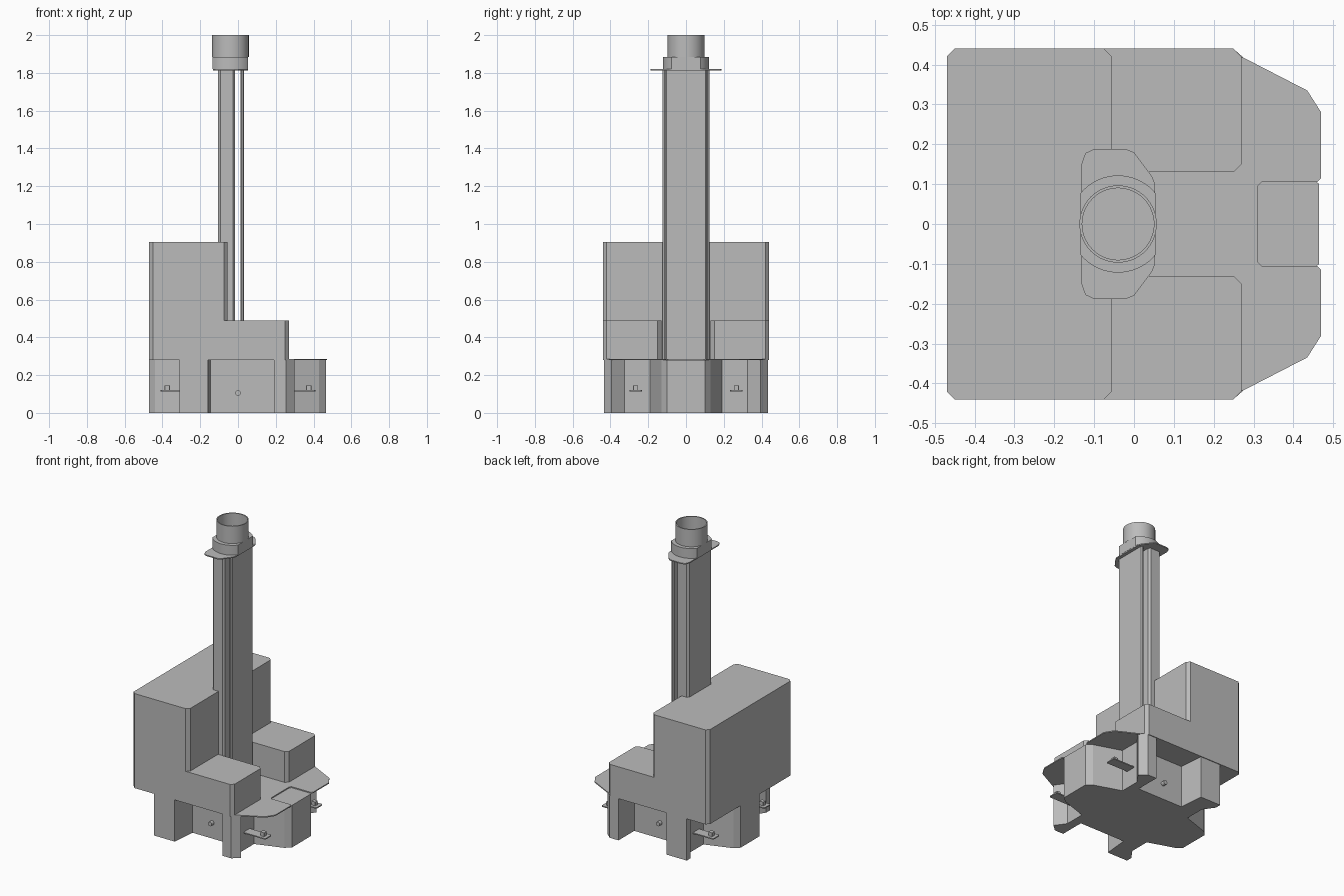
import bpy, bmesh, math

cube = bpy.data.objects.get("Cube")
if cube:
    bpy.data.objects.remove(cube, do_unlink=True)

grey = bpy.data.materials.new("light_grey")
grey.use_nodes = True
GREY = (0.5, 0.5, 0.5, 1)
grey.diffuse_color = GREY
grey.node_tree.nodes["Principled BSDF"].inputs["Base Color"].default_value = GREY


def add_mesh(name, bm):
    bmesh.ops.recalc_face_normals(bm, faces=bm.faces)
    mesh = bpy.data.meshes.new(name)
    bm.to_mesh(mesh)
    bm.free()
    mesh.materials.append(grey)
    obj = bpy.data.objects.new(name, mesh)
    bpy.context.scene.collection.objects.link(obj)
    return obj


def prism(name, outline, low, high):
    """Extrude a plan outline from one height to another."""
    bm = bmesh.new()
    face = bm.faces.new([bm.verts.new((x, y, low)) for x, y in outline])
    top = bmesh.ops.extrude_face_region(bm, geom=[face])["geom"]
    verts = [v for v in top if isinstance(v, bmesh.types.BMVert)]
    bmesh.ops.translate(bm, verts=verts, vec=(0, 0, high - low))
    return add_mesh(name, bm)


def mirrored(half):
    """Close a front-side outline with its mirror image across y."""
    return half + [(x, -y) for x, y in reversed(half)]


def chamfered(x0, x1, y0, y1, c):
    return [(x0 + c, y0), (x1 - c, y0), (x1, y0 + c), (x1, y1 - c),
            (x1 - c, y1), (x0 + c, y1), (x0, y1 - c), (x0, y0 + c)]


def smooth(obj):
    bpy.ops.object.select_all(action="DESELECT")
    obj.select_set(True)
    bpy.context.view_layer.objects.active = obj
    bpy.ops.object.shade_smooth_by_angle()


# Base body with side recesses and four corner notches
base_half = [
    (-0.47, -0.10), (-0.44, -0.13), (-0.26, -0.19), (-0.26, -0.325),
    (-0.31, -0.395), (-0.31, -0.435), (-0.16, -0.435), (-0.145, -0.27),
    (0.19, -0.27), (0.19, -0.435), (0.255, -0.435), (0.30, -0.395),
    (0.25, -0.325), (0.25, -0.19), (0.43, -0.13), (0.465, -0.10)]
prism("base_body", mirrored(base_half), 0, 0.279)

# Thin deck with a slot at one end
deck_half = [
    (-0.47, -0.42), (-0.45, -0.44), (0.25, -0.44), (0.27, -0.42),
    (0.435, -0.335), (0.47, -0.28), (0.47, -0.115), (0.46, -0.105),
    (0.32, -0.105), (0.31, -0.095)]
prism("deck", mirrored(deck_half), 0.279, 0.286)

# Tall rear housing and the two low housings beside the mast
prism("tall_housing", chamfered(-0.47, -0.055, -0.44, 0.44, 0.02), 0.286, 0.905)
for name, y0, y1 in (("low_housing_right", -0.44, -0.13),
                     ("low_housing_left", 0.13, 0.44)):
    prism(name, [(-0.08, y0), (0.25, y0), (0.27, y0 + 0.02),
                 (0.27, y1 - 0.02), (0.25, y1), (-0.08, y1)], 0.286, 0.49)

# Mast in two parts with a narrow gap
prism("mast_rear", chamfered(-0.105, -0.015, -0.125, 0.125, 0.012), 0.286, 1.815)
prism("mast_front", chamfered(0.012, 0.032, -0.11, 0.11, 0.006), 0.286, 1.815)

# Flange on top of the mast
flange_half = [(-0.132, -0.15), (-0.122, -0.178), (-0.10, -0.188),
               (-0.02, -0.188), (0, -0.18), (0.045, -0.12), (0.053, -0.10)]
prism("mast_flange", mirrored(flange_half), 1.813, 1.82)

# Round collar with flattened sides
CX = -0.04
collar = []
for i in range(64):
    a = math.tau * i / 64
    collar.append((CX + max(-0.094, min(0.094, 0.122 * math.cos(a))),
                   0.122 * math.sin(a)))
smooth(prism("mast_collar", collar, 1.82, 1.885))

# Open tube at the top, spun from its wall profile
bm = bmesh.new()
wall = [(0.09, 1.887), (0.09, 2.0), (0.097, 2.0), (0.097, 1.885)]
verts = [bm.verts.new((CX + r, 0, z)) for r, z in wall]
edges = [bm.edges.new(pair) for pair in zip(verts, verts[1:])]
bmesh.ops.spin(bm, geom=verts + edges, cent=(CX, 0, 0), axis=(0, 0, 1),
               angle=math.tau, steps=64, use_merge=True)
bmesh.ops.remove_doubles(bm, verts=bm.verts, dist=0.0001)
smooth(add_mesh("top_tube", bm))

# Corner sensor shelves with small blocks, and side knobs
for y_name, sy in (("right", -1), ("left", 1)):
    for x_name, sx in (("inner", -1), ("outer", 1)):
        x, y = sx * 0.33, sy * 0.267
        prism(f"shelf_{x_name}_{y_name}",
              chamfered(x - 0.08, x + 0.08, y - 0.033, y + 0.033, 0.004), 0.113, 0.12)
        x = sx * 0.375
        prism(f"sensor_{x_name}_{y_name}",
              chamfered(x - 0.014, x + 0.014, y - 0.014, y + 0.014, 0.002), 0.12, 0.145)
    bpy.ops.mesh.primitive_cylinder_add(
        vertices=24, radius=0.014, depth=0.03, location=(0, sy * 0.28, 0.105),
        rotation=(math.pi / 2, 0, 0))
    knob = bpy.context.object
    knob.name = f"knob_{y_name}"
    knob.data.materials.append(grey)
    smooth(knob)
